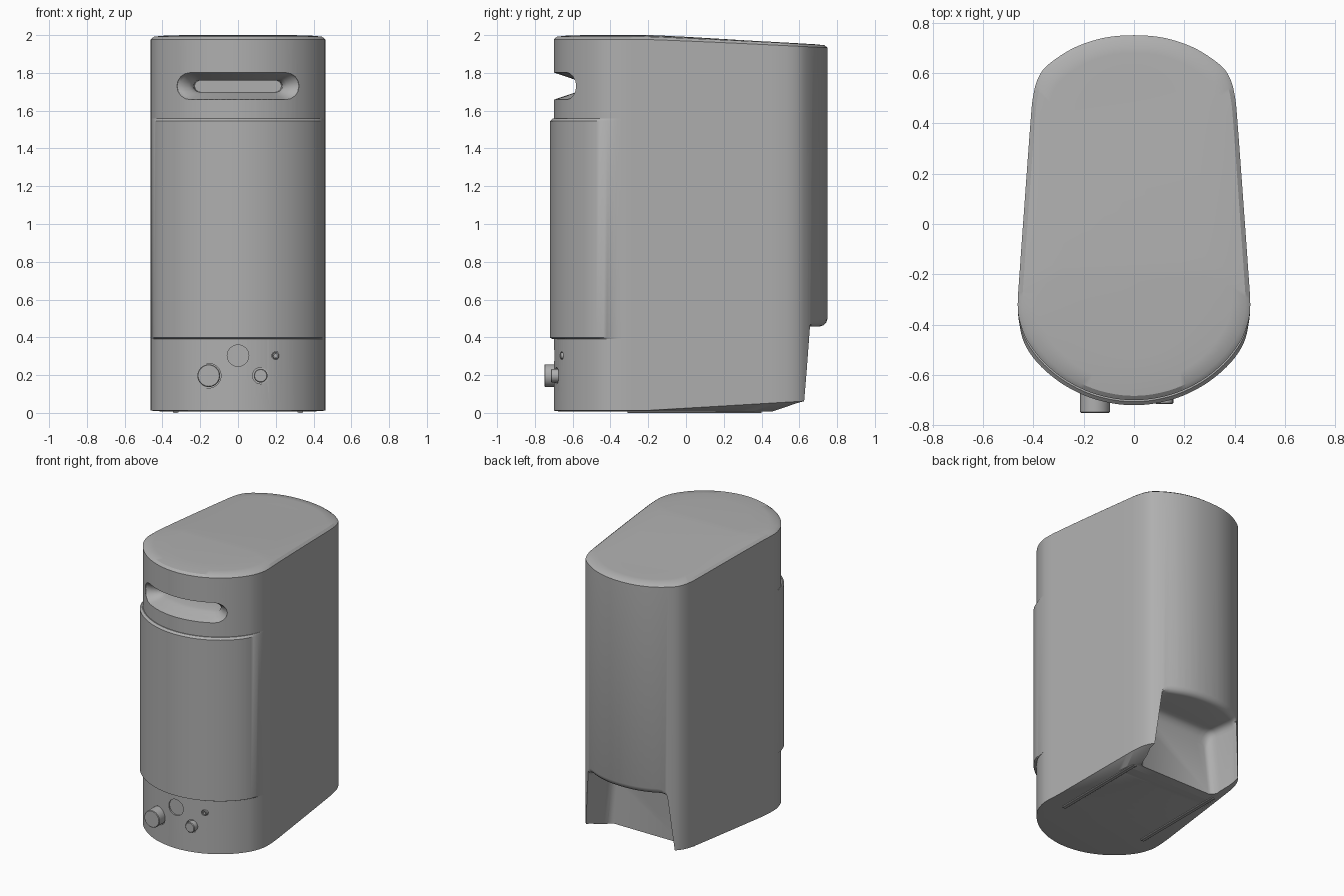
import bpy, bmesh, math

if "Cube" in bpy.data.objects:
    bpy.data.objects.remove(bpy.data.objects["Cube"])


def loft(name, rings, strip_caps=False):
    """Skin equal-length closed rings of 3D points and cap both ends."""
    bm = bmesh.new()
    vs = [[bm.verts.new(p) for p in r] for r in rings]
    n = len(rings[0])
    for a, b in zip(vs, vs[1:]):
        for i in range(n):
            j = (i + 1) % n
            bm.faces.new((a[i], a[j], b[j], b[i]))
    for r in (vs[0], vs[-1]):
        if strip_caps:  # mirrored ring: join right and left points in strips
            for i in range(n // 2):
                q = []
                for v in (r[i], r[i + 1], r[-(i + 1)], r[-i]):
                    if v not in q:
                        q.append(v)
                bm.faces.new(q)
        else:
            bm.faces.new(r)
    bmesh.ops.recalc_face_normals(bm, faces=bm.faces)
    me = bpy.data.meshes.new(name)
    bm.to_mesh(me)
    bm.free()
    ob = bpy.data.objects.new(name, me)
    bpy.context.collection.objects.link(ob)
    return ob


def activate(ob):
    bpy.ops.object.select_all(action='DESELECT')
    ob.select_set(True)
    bpy.context.view_layer.objects.active = ob


# Dark grey shell finish
grey = bpy.data.materials.new("dark_grey")
grey.diffuse_color = (.43, .43, .43, 1)
grey.use_nodes = True
grey.node_tree.nodes["Principled BSDF"].inputs["Base Color"].default_value = grey.diffuse_color


def finish(ob, angle=32):
    activate(ob)
    bpy.ops.object.shade_smooth_by_angle(angle=math.radians(angle))
    ob.data.materials.clear()
    ob.data.materials.append(grey)


def cut(ob, cutters):
    for c in cutters:
        c.hide_render = True
        m = ob.modifiers.new("cut", 'BOOLEAN')
        m.operation, m.solver, m.object = 'DIFFERENCE', 'EXACT', c
        activate(ob)
        bpy.ops.object.modifier_apply(modifier=m.name)
        bpy.data.objects.remove(c, do_unlink=True)


def clamp(t):
    return max(0.0, min(1.0, t))


def spline(pts, sub=4):
    """Catmull-Rom through a half outline, mirrored across x = 0 at its ends."""
    mir = lambda p: (-p[0], p[1])
    p = [mir(pts[1])] + pts + [mir(pts[-2])]
    out = []
    for k in range(1, len(p) - 2):
        for s in range(sub):
            t = s / sub
            out.append(tuple(0.5 * (2 * b + (c - a) * t + (2 * a - 5 * b + 4 * c - d) * t * t
                                    + (3 * b - a - 3 * c + d) * t ** 3)
                             for a, b, c, d in zip(p[k - 1], p[k], p[k + 1], p[k + 2])))
    return out + [pts[-1]]


# Plan outline of the right half, front to back
full = spline([(0, -.72), (.1, -.71), (.2, -.68), (.3, -.625), (.385, -.55), (.435, -.475),
               (.455, -.4), (.462, -.32), (.455, -.2), (.43, .15), (.41, .42), (.402, .5),
               (.385, .57), (.35, .625), (.27, .683), (.19, .72), (.1, .743), (0, .75)])


def inset(i, d):
    """Outline point i moved inwards along its normal, fading out at the sides."""
    x, y = full[i]
    t = clamp((-.34 - y) / .2)
    d *= t * t * (3 - 2 * t)
    if i == 0:
        return x, y + d
    (ax, ay), (bx, by) = full[i - 1], full[min(i + 1, len(full) - 1)]
    l = math.hypot(bx - ax, by - ay)
    return x - d * (by - ay) / l, y + d * (bx - ax) / l


core = [inset(i, .02) for i in range(len(full))]


def surf_y(x, pts):
    x = abs(x)
    for (x0, y0), (x1, y1) in zip(pts, pts[1:]):
        if x0 <= x <= x1 and x1 > x0:
            return y0 + (y1 - y0) * (x - x0) / (x1 - x0)
    return y1


def front_y(x):
    return surf_y(x, core[:29])


def back_y(x):
    return surf_y(x, core[:36:-1])


# Cabinet body: sloping crowned top, rising rear underside
loop = core + [(-x, y) for x, y in core[-2:0:-1]]


def top_ring(d, drop):
    return [(x * (1 - d / .45), y * (1 - d / .73),
             2 - .045 * clamp(y + .25) ** 1.15 - drop) for x, y in loop]


floor = [(x * .88, y * (.74 if y > 0 else .96), .008) for x, y in loop]
edge = [(x, y, .012 + .05 * clamp((y + .22) / .84)) for x, y in loop]
body = loft("cabinet_body", [floor, edge] + [top_ring(*v) for v in
            ((0, .022), (.018, .008), (.07, .003), (.17, 0))], True)


# Cutter: scooped handle slot that follows the curved front
def slot_ring(hx, hz, place, z=1.73):
    cx = hx - hz
    pts = []
    for k in range(9):
        a = -math.pi / 2 + math.pi * k / 8
        pts.append((cx + hz * math.cos(a), hz * math.sin(a)))
    pts += [(cx * (1 - k / 8), hz) for k in range(1, 16)]
    pts += [(-x, -zz) for x, zz in pts[:9]]
    pts += [(-cx * (1 - k / 8), -hz) for k in range(1, 16)]
    return [(x, place(x), z + zz) for x, zz in pts]


slot = [slot_ring(.328, .074, lambda x: -.95)]
for hx, hz, d in ((.328, .074, -.01), (.322, .071, .004), (.305, .065, .02), (.282, .057, .045),
                  (.258, .047, .075), (.242, .038, .1), (.235, .031, .125)):
    slot.append(slot_ring(hx, hz, lambda x: front_y(x) + d))
slot.append(slot_ring(.23, .03, lambda x: -.45))
cutters = [loft("handle_cutter", slot)]


# Cutter: cable bay in the lower back, rounded inside and at the lip
def bay_ring(scale, zt, place):
    half = [(.365, -.1), (.312, zt - .05)]
    half += [(.262 + .05 * math.cos(a), zt - .05 + .05 * math.sin(a))
             for a in (math.pi / 8 * k for k in range(1, 5))]
    half += [(.262 * (1 - k / 6), zt) for k in range(1, 7)]
    pts = half + [(-x, z) for x, z in half[-2::-1]]
    return [(x * scale, place(x * scale), z) for x, z in pts]


bay = [bay_ring(s, zt, lambda x: y) for s, zt, y in
       ((.78, .36, .42), (.82, .40, .426), (.86, .43, .442), (.89, .445, .465), (.91, .45, .49))]
for zt, d in ((.458, -.04), (.464, -.022), (.478, -.008), (.505, .002)):
    bay.append(bay_ring(1, zt, lambda x: back_y(x) + d))
bay.append(bay_ring(1, .505, lambda x: .95))
cutters.append(loft("cable_bay_cutter", bay))


# Round controls along y
def disc(name, x, z, r, y0, y1, chamfer=.004, n=40):
    ring = lambda rr, y: [(x + rr * math.cos(2 * math.pi * k / n), y,
                           z + rr * math.sin(2 * math.pi * k / n)) for k in range(n)]
    return loft(name, [ring(r - chamfer, y0), ring(r, y0 + chamfer), ring(r, y1)])


for x, z, r, depth in ((-.155, .197, .065, .012), (.12, .197, .043, .01),
                       (0, .303, .057, .012), (.2, .303, .021, .015)):
    cutters.append(disc("control_cutter", x, z, r, -.9, front_y(x) + depth))
cut(body, cutters)
finish(body)

# Front grille: thin raised panel wrapping the front
idx = [i for i in range(32) if full[i][1] < -.335]


def grille_ring(z, d):
    right = [inset(i, d) for i in idx]
    return [(x, y, z) for x, y in [(-x, y) for x, y in right[:0:-1]] + right]


finish(loft("front_grille", [grille_ring(.392, .012), grille_ring(.398, 0),
                             grille_ring(1.545, 0), grille_ring(1.558, .014)]))

# Knobs and socket
finish(disc("volume_knob", -.155, .197, .06, -.75, -.6))
finish(disc("power_button", .12, .197, .036, -.715, -.6))
jack = disc("jack_socket", .2, .303, .018, front_y(.2) - .006, -.6, .003)
cut(jack, [disc("jack_cutter", .2, .303, .009, -.9, front_y(.2) + .025, .001)])
finish(jack)

# Foot strips under the body
for s, side in ((-1, "left"), (1, "right")):
    finish(loft("foot_strip_" + side, [
        [(s * .33 + dx, y, z) for dx, y in ((-w, -.31), (w, -.31), (w, .4), (-w, .4))]
        for w, z in ((.01, 0), (.014, .003), (.014, .02))]))
